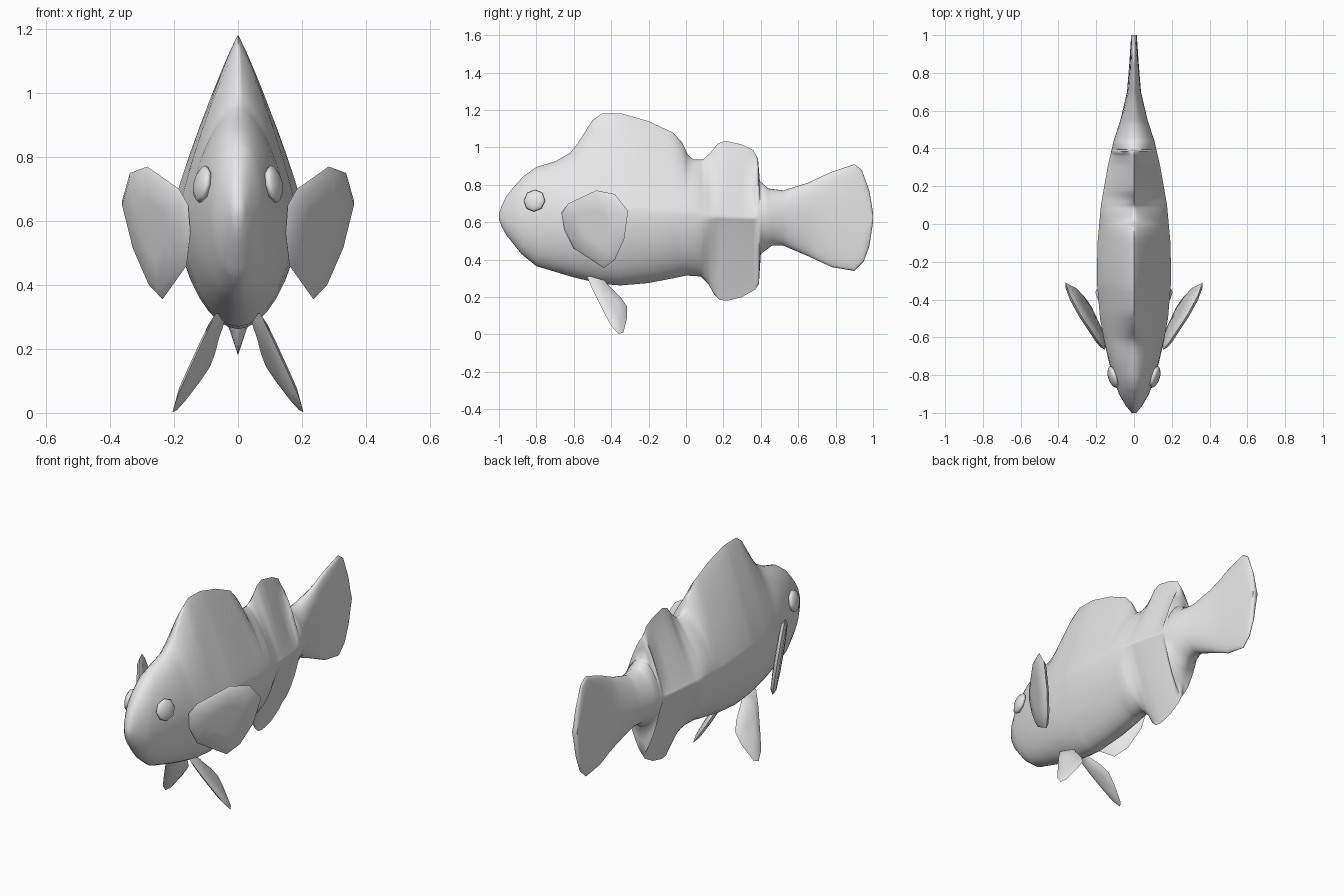
import bpy, bmesh, math
from mathutils import Vector

if "Cube" in bpy.data.objects:
    bpy.data.objects.remove(bpy.data.objects["Cube"])

grey = bpy.data.materials.new("plain grey")
grey.diffuse_color = (0.8, 0.8, 0.8, 1)
grey.use_nodes = True
grey.node_tree.nodes["Principled BSDF"].inputs["Base Color"].default_value = grey.diffuse_color


def finish(name, bm, angle=60):
    bmesh.ops.recalc_face_normals(bm, faces=bm.faces)
    mesh = bpy.data.meshes.new(name)
    bm.to_mesh(mesh)
    bm.free()
    mesh.materials.append(grey)
    obj = bpy.data.objects.new(name, mesh)
    bpy.context.collection.objects.link(obj)
    bpy.ops.object.select_all(action='DESELECT')
    obj.select_set(True)
    bpy.context.view_layer.objects.active = obj
    bpy.ops.object.shade_smooth_by_angle(angle=math.radians(angle))
    return obj


def lerp(table, y):
    for (y0, a), (y1, b) in zip(table, table[1:]):
        if y <= y1:
            return a + (b - a) * (y - y0) / (y1 - y0)
    return table[-1][1]


# Body profiles along y: back line with dorsal fins, belly line with anal fin
top = [(-1, .645), (-.985, .69), (-.96, .74), (-.92, .79), (-.87, .845), (-.8, .895),
       (-.7, .925), (-.62, .97), (-.58, 1.02), (-.5, 1.145), (-.45, 1.182), (-.34, 1.18),
       (-.2, 1.14), (-.07, 1.08), (-.02, 1.025), (.01, .96), (.04, .935), (.09, .935),
       (.13, .97), (.17, 1.02), (.21, 1.035), (.3, 1.015), (.36, .985), (.385, .94),
       (.395, .82), (.44, .78), (.52, .77), (.65, .81), (.78, .87), (.9, .91),
       (.94, .88), (.98, .77), (1, .65)]
bottom = [(-1, .615), (-.985, .575), (-.96, .53), (-.88, .43), (-.8, .365), (-.6, .305),
          (-.45, .27), (-.35, .262), (-.2, .275), (-.07, .3), (0, .315), (.08, .31),
          (.12, .27), (.15, .215), (.18, .185), (.22, .18), (.3, .2), (.37, .24),
          (.39, .27), (.4, .43), (.46, .475), (.52, .475), (.65, .42), (.78, .36),
          (.9, .34), (.95, .39), (.98, .47), (1, .6)]
width = [(-1, .012), (-.985, .025), (-.96, .045), (-.9, .08), (-.8, .115), (-.65, .152),
         (-.5, .18), (-.3, .197), (-.1, .193), (.1, .175), (.3, .14), (.44, .108),
         (.55, .072), (.7, .037), (.85, .025), (1, .015)]
centre = [(-1, .63), (-.7, .62), (-.3, .66), (0, .64), (.4, .62), (1, .63)]
# Roundness of section: 1 is an ellipse, 2 tapers straight to a fin edge
top_exp = [(-1, 1), (-.7, 1.1), (-.55, 1.6), (-.45, 1.8), (-.07, 1.8), (.05, 1.4),
           (.14, 2), (.36, 2.2), (.4, 1.15), (.5, 1), (1, .9)]
low_exp = [(-1, 1), (0, 1.1), (.08, 1.2), (.16, 2), (.37, 2.1), (.4, 1.15), (.5, 1), (1, .9)]

stations = sorted({y for t in (top, bottom, width) for y, _ in t})
N = 36
bm = bmesh.new()
rings = []
for y in stations:
    w, zc = lerp(width, y), lerp(centre, y)
    ring = []
    for i in range(N):
        c, s = math.cos(math.tau * i / N), math.sin(math.tau * i / N)
        e = lerp(top_exp if s > 0 else low_exp, y)
        h = (lerp(top, y) if s > 0 else lerp(bottom, y)) - zc
        x = math.copysign(w * abs(c) ** e, c)
        ring.append(bm.verts.new((x, y, zc + h * abs(s) ** e)))
    rings.append(ring)
for a, b in zip(rings, rings[1:]):
    for i in range(N):
        j = (i + 1) % N
        bm.faces.new((a[i], a[j], b[j], b[i]))
bm.faces.new(rings[0])
bm.faces.new(rings[-1])
finish("body", bm, 75)


def fin(name, outline, x0, y0, z0, slope_y, slope_z, thick, inset, side):
    """Lens-shaped blade on a tilted plane, from a side outline."""
    bm = bmesh.new()
    normal = Vector((1, -slope_y, -slope_z)).normalized()
    pts = [Vector((x0 + slope_y * (y - y0) + slope_z * (z - z0), y, z)) for y, z in outline]
    mid = sum(pts, Vector()) / len(pts)
    n = len(pts)

    def ring(scale, off):
        vs = []
        for p in pts:
            q = mid + (p - mid) * scale + normal * off
            vs.append(bm.verts.new((q.x * side, q.y, q.z)))
        return vs
    rim = ring(1, 0)
    for d in (1, -1):
        inner = ring(inset, d * thick * .75)
        core = ring(inset * .5, d * thick)
        for a, b in ((rim, inner), (inner, core)):
            for i in range(n):
                j = (i + 1) % n
                bm.faces.new((a[i], a[j], b[j], b[i]))
        bm.faces.new(core)
    finish(name, bm, 50)


pectoral = [(-.665, .65), (-.63, .70), (-.48, .77), (-.38, .75), (-.31, .66),
            (-.33, .51), (-.38, .40), (-.44, .355), (-.60, .46), (-.65, .56)]
pelvic = [(-.53, .31), (-.50, .24), (-.44, .12), (-.40, .045), (-.36, .002), (-.335, .01),
          (-.315, .09), (-.315, .15), (-.35, .2), (-.42, .27), (-.45, .31)]

for label, side in (("right", 1), ("left", -1)):
    # Side fins and belly fins
    fin(label + "_pectoral_fin", pectoral, .15, -.66, .6, .58, .17, .02, .88, side)
    fin(label + "_pelvic_fin", pelvic, .06, -.49, .3, -.4, -.66, .016, .75, side)
    # Eyes: flattened low-poly balls
    bm = bmesh.new()
    bmesh.ops.create_uvsphere(bm, u_segments=8, v_segments=6, radius=1)
    eye = finish(label + "_eye", bm, 60)
    eye.scale = (.06, .06, .024)
    eye.rotation_euler = Vector((side, -.3, .2)).to_track_quat('Z', 'Y').to_euler()
    eye.location = (side * .111, -.81, .715)
